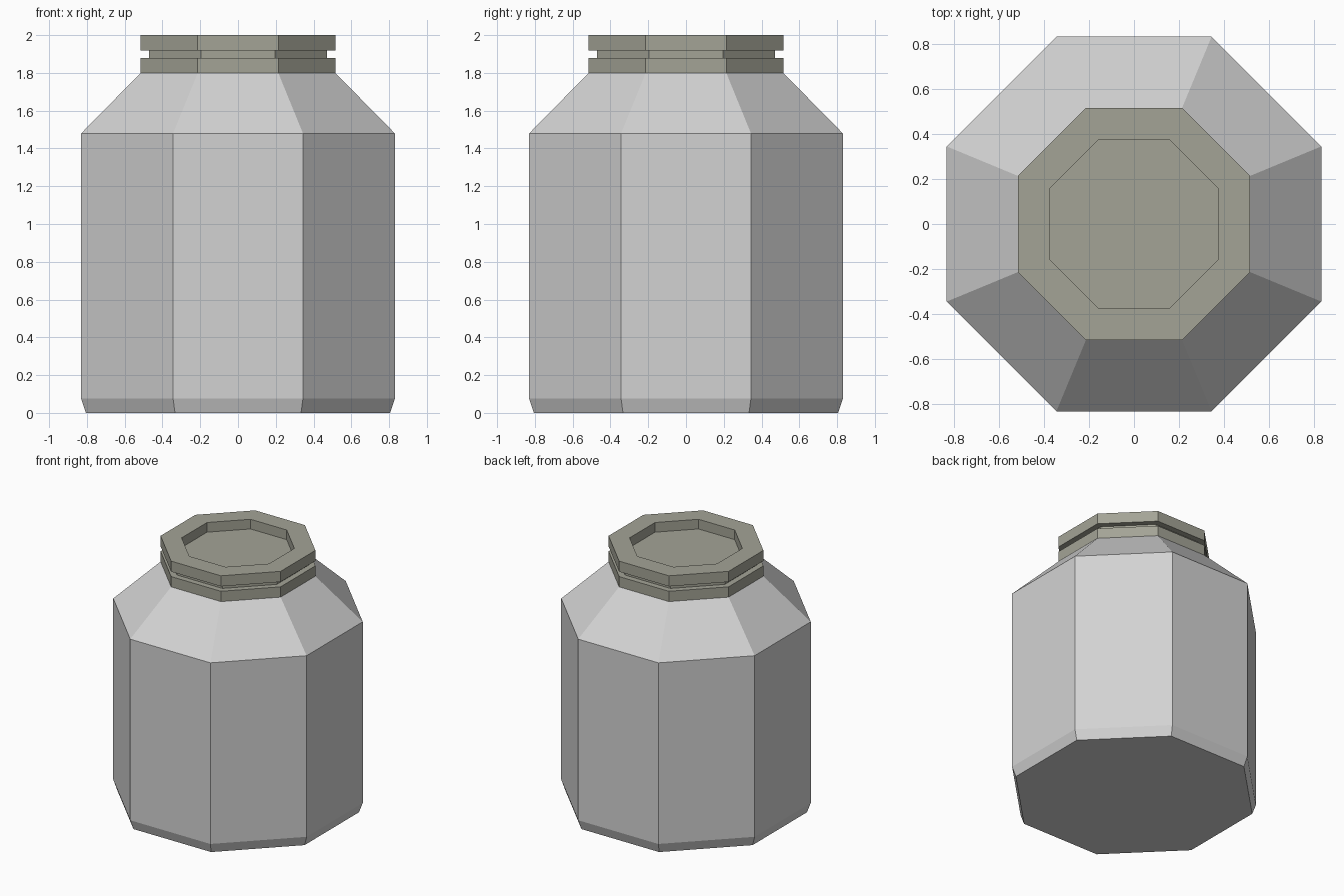
import bpy
import bmesh
from math import cos, sin, pi

SIDES = 8

cube = bpy.data.objects.get("Cube")
if cube:
    bpy.data.objects.remove(cube, do_unlink=True)


def make_material(name, color):
    mat = bpy.data.materials.new(name)
    mat.use_nodes = True
    mat.diffuse_color = color
    mat.node_tree.nodes["Principled BSDF"].inputs["Base Color"].default_value = color
    return mat


def lathe(name, profile, mat):
    """Octagonal solid from (flat-to-centre distance, height) rings, capped at both ends."""
    bm = bmesh.new()
    rings = []
    for apothem, z in profile:
        r = apothem / cos(pi / SIDES)
        angles = [(i + 0.5) * 2 * pi / SIDES for i in range(SIDES)]
        rings.append([bm.verts.new((r * cos(a), r * sin(a), z)) for a in angles])
    for low, high in zip(rings, rings[1:]):
        for i in range(SIDES):
            j = (i + 1) % SIDES
            bm.faces.new((low[i], low[j], high[j], high[i]))
    bm.faces.new(rings[0][::-1])
    bm.faces.new(rings[-1])
    mesh = bpy.data.meshes.new(name)
    bm.to_mesh(mesh)
    bm.free()
    mesh.materials.append(mat)
    obj = bpy.data.objects.new(name, mesh)
    bpy.context.collection.objects.link(obj)
    return obj


light_grey = make_material("light grey", (0.65, 0.65, 0.65, 1))
olive_grey = make_material("olive grey", (0.37, 0.37, 0.305, 1))

# Jar body: chamfered base, straight walls, sloping shoulder
lathe("jar_body", [(0.805, 0), (0.83, 0.075), (0.83, 1.48), (0.515, 1.8)], light_grey)

# Lid: lower band, groove, upper band, recessed top
lathe("lid", [(0.515, 1.8), (0.515, 1.88), (0.47, 1.88), (0.47, 1.918),
              (0.515, 1.918), (0.515, 2.0), (0.375, 2.0), (0.375, 1.925)], olive_grey)
